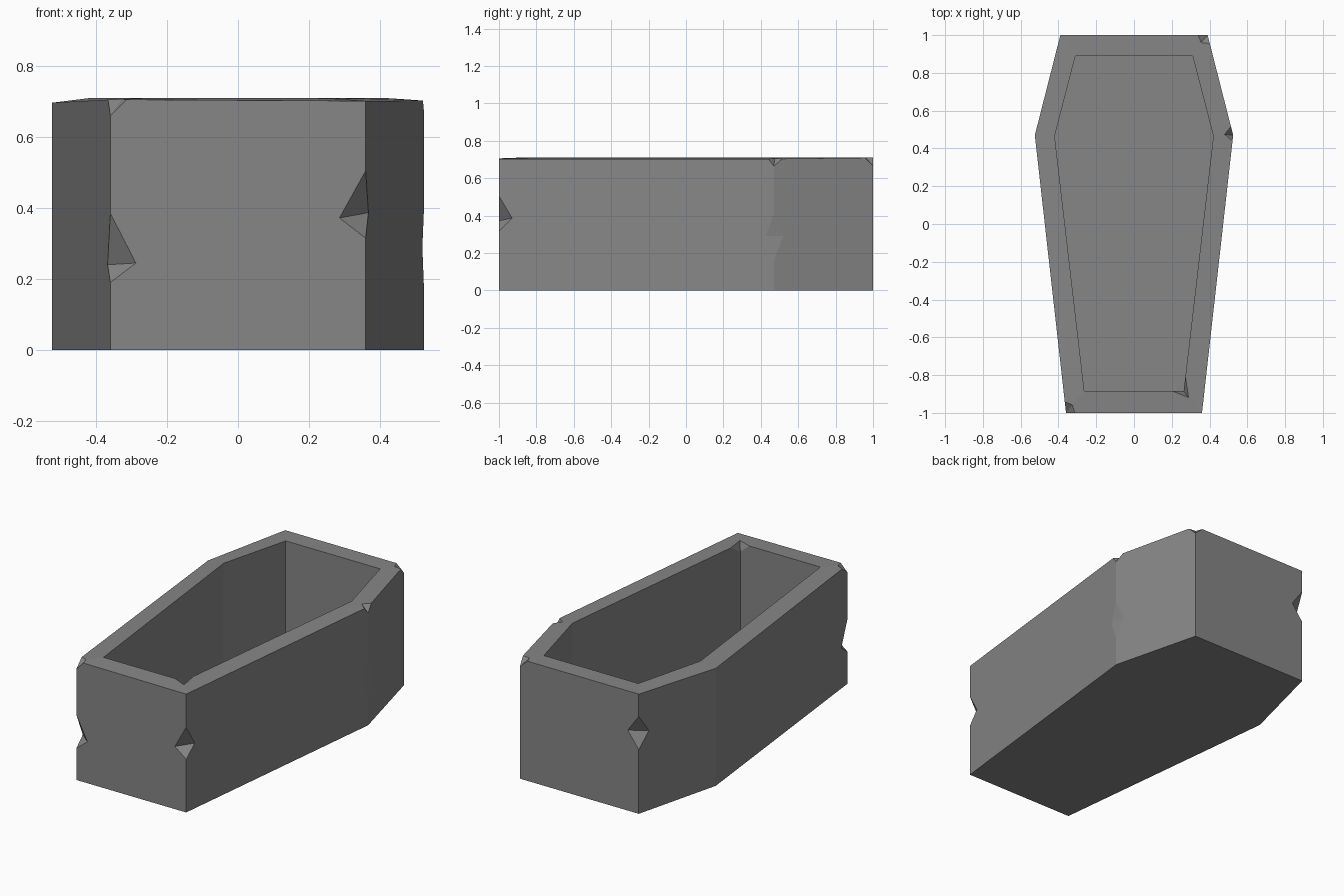
import bpy, bmesh
from mathutils import Vector

if "Cube" in bpy.data.objects:
    bpy.data.objects.remove(bpy.data.objects["Cube"])

TOP, FLOOR = 0.71, 0.09

stone = bpy.data.materials.new("grey stone")
stone.diffuse_color = (0.24, 0.24, 0.24, 1)
stone.use_nodes = True
stone.node_tree.nodes["Principled BSDF"].inputs["Base Color"].default_value = stone.diffuse_color


def make_object(name, bm):
    bmesh.ops.recalc_face_normals(bm, faces=bm.faces[:])
    me = bpy.data.meshes.new(name)
    bm.to_mesh(me)
    bm.free()
    me.materials.append(stone)
    ob = bpy.data.objects.new(name, me)
    bpy.context.collection.objects.link(ob)
    return ob


# Hollow six-sided box; the outer rim is slightly uneven in height
outer = [(-0.36, -1), (0.36, -1), (0.525, 0.47), (0.39, 1), (-0.39, 1), (-0.525, 0.47)]
inner = [(-0.263, -0.885), (0.263, -0.885), (0.42, 0.465), (0.31, 0.89), (-0.31, 0.89), (-0.42, 0.465)]
rim_z = [0.706, 0.702, 0.703, TOP, TOP, 0.697]

bm = bmesh.new()
rings = [
    [bm.verts.new((x, y, 0)) for x, y in outer],
    [bm.verts.new((x, y, z)) for (x, y), z in zip(outer, rim_z)],
    [bm.verts.new((x, y, TOP)) for x, y in inner],
    [bm.verts.new((x, y, FLOOR)) for x, y in inner],
]
for a, b in zip(rings, rings[1:]):
    for i in range(6):
        j = (i + 1) % 6
        bm.faces.new((a[i], a[j], b[j], b[i]))
bm.faces.new(rings[0][::-1])
bm.faces.new(rings[3])
box = make_object("stone_coffin", bm)

# Chips: each is a wedge whose two cut faces meet along the line c-d
cut = bmesh.new()


def chip(a, b, c, d, corner=None):
    pts = [Vector(p) for p in (a, b, c, d, corner) if p]
    mid = (pts[2] + pts[3]) / 2
    verts = [cut.verts.new(mid + (p - mid) * 1.4) for p in pts]
    bmesh.ops.convex_hull(cut, input=verts)


# vertical edges
chip((-0.36, -1, 0.385), (-0.36, -1, 0.19), (-0.288, -1, 0.245), (-0.368, -0.93, 0.24))
chip((0.36, -1, 0.505), (0.36, -1, 0.315), (0.286, -1, 0.372), (0.368, -0.93, 0.387))
chip((-0.39, 1, 0.578), (-0.39, 1, 0.38), (-0.318, 1, 0.477), (-0.408, 0.93, 0.472))
chip((0.525, 0.47, 0.41), (0.525, 0.47, 0.16), (0.512, 0.52, 0.29), (0.52, 0.425, 0.29))
# top corners
chip((0.512, 0.525, TOP), (0.521, 0.435, TOP), (0.475, 0.475, TOP), (0.525, 0.47, 0.665),
     (0.526, 0.47, TOP))
chip((0.34, 1, TOP), (0.401, 0.955, TOP), (0.355, 0.96, TOP), (0.39, 1, 0.665), (0.39, 1, TOP))
chip((-0.31, -1, TOP), (-0.368, -0.935, TOP), (-0.325, -0.955, TOP), (-0.36, -1, 0.66),
     (-0.36, -1, TOP))
# inner rim corner
chip((0.205, -0.885, TOP), (0.272, -0.805, TOP), (0.29, -0.92, TOP), (0.263, -0.885, 0.66))

cutter = make_object("chip_cutter", cut)
cutter.hide_render = True

mod = box.modifiers.new("chips", 'BOOLEAN')
mod.operation = 'DIFFERENCE'
mod.solver = 'EXACT'
mod.object = cutter
bpy.context.view_layer.objects.active = box
box.select_set(True)
bpy.ops.object.modifier_apply(modifier=mod.name)
bpy.data.objects.remove(cutter)
